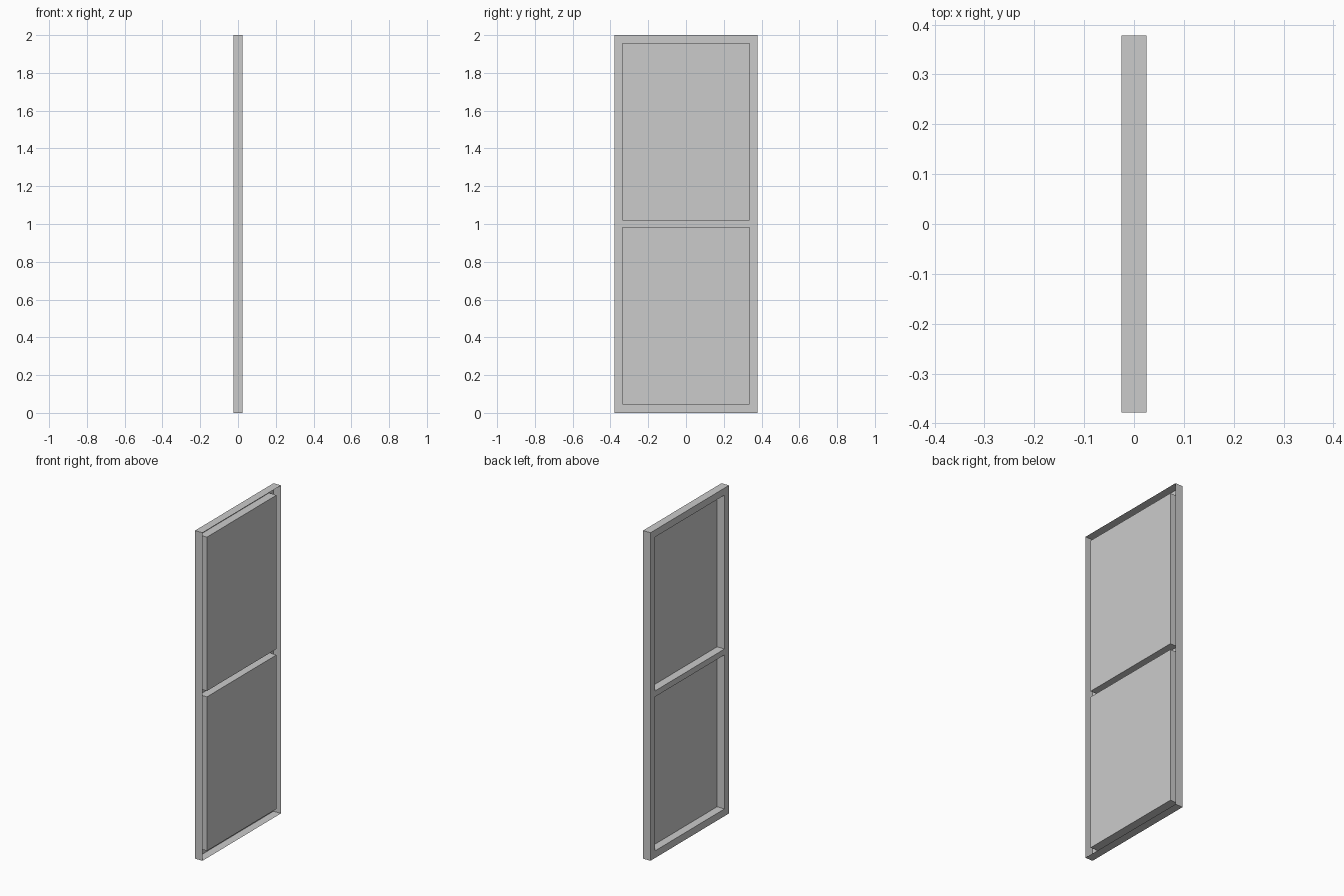
import bpy, bmesh

if "Cube" in bpy.data.objects:
    bpy.data.objects.remove(bpy.data.objects["Cube"])

HX = 0.025                                   # half depth
YS = [-0.378, -0.335, 0.335, 0.378]          # stile edges
ZS = [0.0, 0.044, 0.983, 1.019, 1.957, 2.0]  # rail edges
OPENINGS = {(1, 1), (1, 3)}                  # (column, row) cells that are recessed


def make_object(name, bm):
    mesh = bpy.data.meshes.new(name)
    bm.to_mesh(mesh)
    bm.free()
    obj = bpy.data.objects.new(name, mesh)
    bpy.context.collection.objects.link(obj)
    return obj


# Pressed door sheet: flat face on -x, open hollow back on +x
bm = bmesh.new()
grid = [[bm.verts.new((-HX, y, z)) for z in ZS] for y in YS]
cells = {}
for i in range(len(YS) - 1):
    for j in range(len(ZS) - 1):
        cells[i, j] = bm.faces.new((grid[i][j], grid[i][j + 1],
                                    grid[i + 1][j + 1], grid[i + 1][j]))
rim = [e for e in bm.edges if e.is_boundary]

# Outer side walls
walls = bmesh.ops.extrude_edge_only(bm, edges=rim)["geom"]
bmesh.ops.translate(bm, vec=(2 * HX, 0, 0),
                    verts=[g for g in walls if isinstance(g, bmesh.types.BMVert)])

# Two panels pushed through to the back plane
for key in OPENINGS:
    panel = bmesh.ops.extrude_discrete_faces(bm, faces=[cells[key]])["faces"][0]
    bmesh.ops.translate(bm, vec=(2 * HX, 0, 0), verts=panel.verts)

bmesh.ops.recalc_face_normals(bm, faces=bm.faces)
face = cells[0, 0]
if face.is_valid and face.normal.x > 0:
    bmesh.ops.reverse_faces(bm, faces=bm.faces)
bmesh.ops.dissolve_limit(bm, angle_limit=0.01, verts=bm.verts, edges=bm.edges)
bmesh.ops.triangulate(bm, faces=[f for f in bm.faces if len(f.verts) > 4])
make_object("panelled_door", bm)
